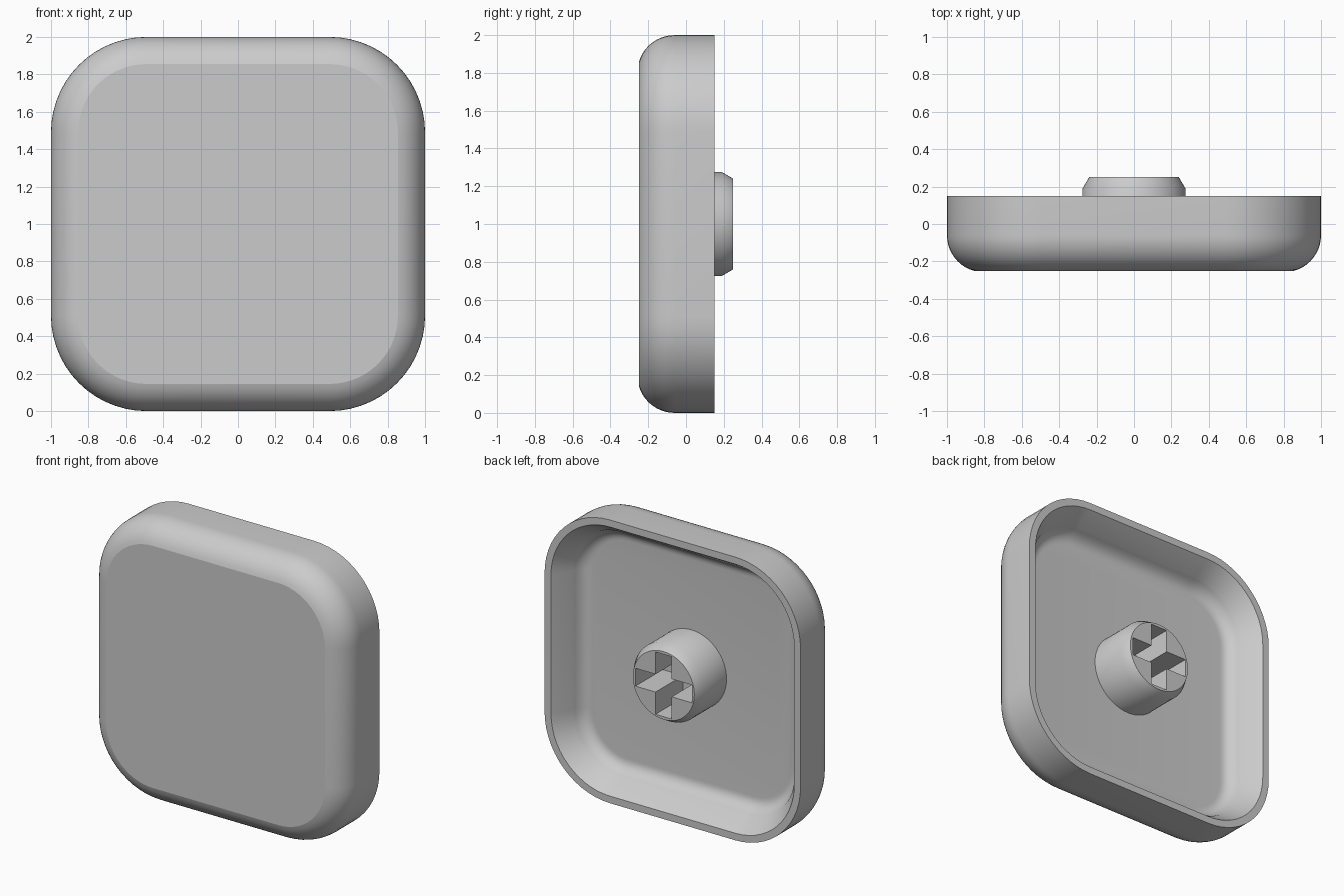
import bpy, bmesh
from math import sin, cos, pi, radians

cube = bpy.data.objects.get("Cube")
if cube:
    bpy.data.objects.remove(cube, do_unlink=True)

MID = 1.0       # height of the centre axis
CORNER = 0.49   # corner arc centres, shared by every ring of the cap

grey = bpy.data.materials.new("light_grey")
grey.use_nodes = True
grey.diffuse_color = (0.6, 0.6, 0.6, 1)
grey.node_tree.nodes["Principled BSDF"].inputs["Base Color"].default_value = (0.6, 0.6, 0.6, 1)


def rounded_square(half, steps=14):
    pts = []
    r = half - CORNER
    for q, (sx, sz) in enumerate([(1, 1), (-1, 1), (-1, -1), (1, -1)]):
        for i in range(steps + 1):
            a = (q + i / steps) * pi / 2
            pts.append((sx * CORNER + r * cos(a), sz * CORNER + r * sin(a)))
    return pts


def circle(r, n=64):
    return [(r * cos(2 * pi * i / n), r * sin(2 * pi * i / n)) for i in range(n)]


def loft(name, sections):
    """Skin a list of (outline, y) sections and close both ends."""
    bm = bmesh.new()
    rings = [[bm.verts.new((x, y, z + MID)) for x, z in pts] for pts, y in sections]
    for a, b in zip(rings, rings[1:]):
        for i in range(len(a)):
            j = (i + 1) % len(a)
            bm.faces.new((a[i], a[j], b[j], b[i]))
    bm.faces.new(rings[0])
    bm.faces.new(rings[-1])
    bmesh.ops.recalc_face_normals(bm, faces=bm.faces)
    mesh = bpy.data.meshes.new(name)
    bm.to_mesh(mesh)
    bm.free()
    mesh.materials.append(grey)
    obj = bpy.data.objects.new(name, mesh)
    bpy.context.collection.objects.link(obj)
    return obj


def smooth(obj, degrees):
    obj.data.shade_smooth()
    obj.data.set_sharp_from_angle(angle=radians(degrees))


# Cap shell: rounded front edge, straight side, rim, tapered inside wall, floor
FLOOR = -0.06
profile = []
for i in range(11):
    a = radians(75) * (1 - i / 10)
    profile.append((1 - 0.196 * (1 - cos(a)), -0.06 - 0.197 * sin(a)))
profile[0] = (0.855, -0.25)
profile += [(1.0, 0.15), (0.95, 0.15)]
for i in range(9):                      # hollow fillet into the floor
    t = i / 8
    p, q, s = (0.87, 0.03), (0.84, FLOOR), (0.77, FLOOR)
    profile.append(tuple((1 - t) ** 2 * p[k] + 2 * t * (1 - t) * q[k] + t * t * s[k]
                         for k in range(2)))
shell = loft("cap_shell", [(rounded_square(h), y) for h, y in profile])
smooth(shell, 15)

# Round stem with a chamfered end
stem = loft("stem", [(circle(0.275), -0.12), (circle(0.275), 0.19), (circle(0.24), 0.25)])

# Cross-shaped socket cut into the stem
L, W = 0.22, 0.063
quarter = [(L, -W), (L, W), (W, W)]
cross = []
for k in range(4):
    for x, z in quarter:
        for _ in range(k):
            x, z = -z, x
        cross.append((x, z))
cutter = loft("socket_cutter", [(cross, FLOOR + 0.005), (cross, 0.4)])
cutter.hide_render = True

cut = stem.modifiers.new("socket", 'BOOLEAN')
cut.operation = 'DIFFERENCE'
cut.solver = 'EXACT'
cut.object = cutter
bpy.context.view_layer.update()
depsgraph = bpy.context.evaluated_depsgraph_get()
result = bpy.data.meshes.new_from_object(stem.evaluated_get(depsgraph))
stem.modifiers.clear()
stem.data = result
bpy.data.objects.remove(cutter, do_unlink=True)
smooth(stem, 35)
